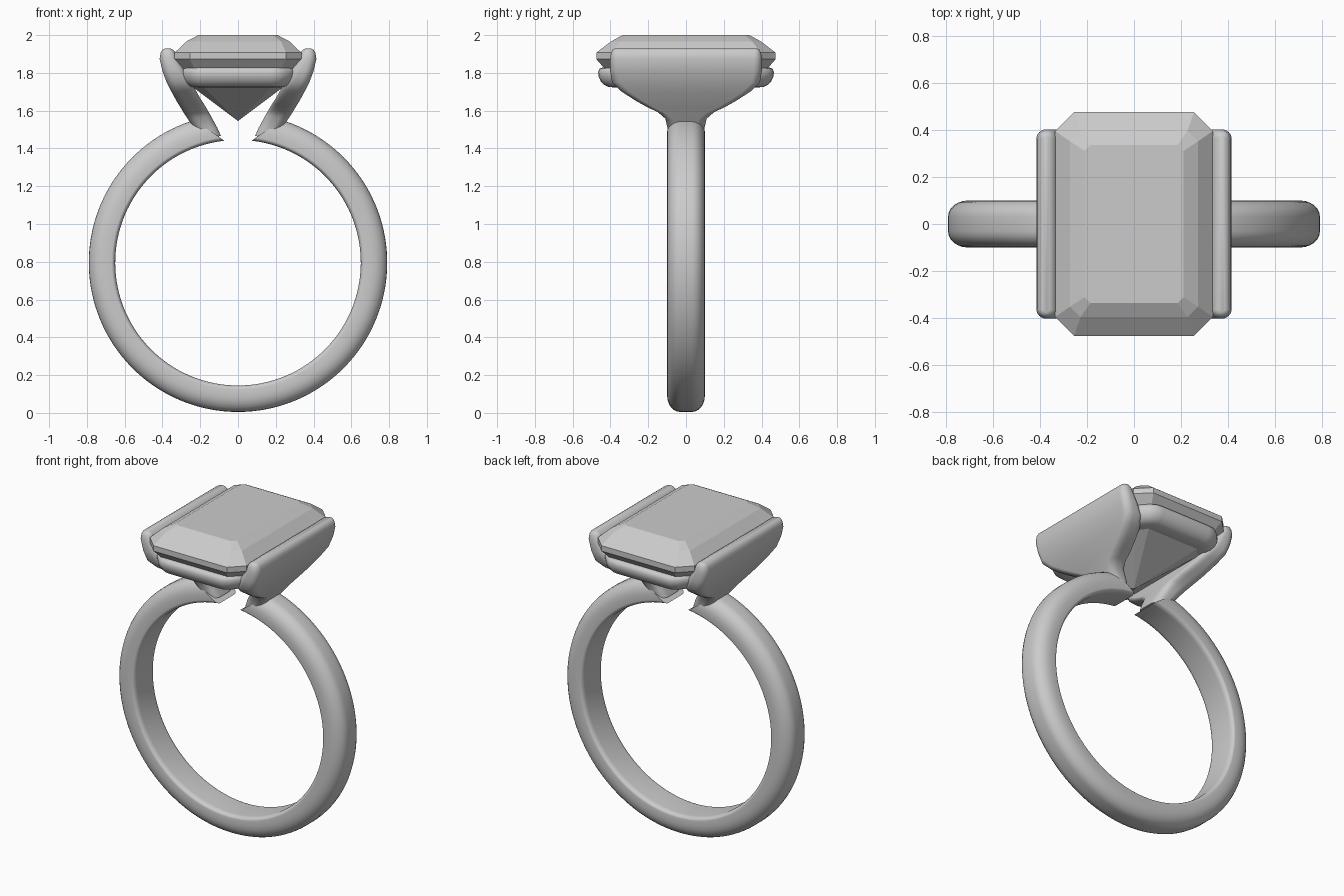
import bpy, bmesh
from math import sin, cos, pi, radians
from mathutils import Vector

cube = bpy.data.objects.get("Cube")
if cube:
    bpy.data.objects.remove(cube, do_unlink=True)

grey = bpy.data.materials.new("pale_grey")
grey.use_nodes = True
grey.diffuse_color = (0.6, 0.6, 0.6, 1)
grey.node_tree.nodes["Principled BSDF"].inputs["Base Color"].default_value = (0.6, 0.6, 0.6, 1)


def loft(name, sections, smooth=True):
    """Skin a row of closed sections and cap both ends."""
    bm = bmesh.new()
    rows = [[bm.verts.new(p) for p in s] for s in sections]
    n = len(rows[0])
    for a, b in zip(rows, rows[1:]):
        for i in range(n):
            j = (i + 1) % n
            bm.faces.new((a[i], a[j], b[j], b[i]))
    bm.faces.new(rows[0])
    bm.faces.new(rows[-1])
    bmesh.ops.remove_doubles(bm, verts=bm.verts, dist=0.0005)
    bmesh.ops.recalc_face_normals(bm, faces=bm.faces)
    mesh = bpy.data.meshes.new(name)
    bm.to_mesh(mesh)
    bm.free()
    obj = bpy.data.objects.new(name, mesh)
    bpy.context.collection.objects.link(obj)
    mesh.materials.append(grey)
    if smooth:
        bpy.ops.object.select_all(action='DESELECT')
        obj.select_set(True)
        bpy.context.view_layer.objects.active = obj
        bpy.ops.object.shade_smooth_by_angle(angle=radians(45))
    return obj


def rounded_rect(u0, u1, w, ru0, ru1, rw0, rw1, seg=6):
    """Outline in (u, w); separate corner radii on the u0 and u1 sides."""
    pts = []
    for quarter, (u, su, ru, sw, rw) in enumerate((
            (u1, 1, ru1, 1, rw1), (u0, -1, ru0, 1, rw0),
            (u0, -1, ru0, -1, rw0), (u1, 1, ru1, -1, rw1))):
        for k in range(seg + 1):
            a = (quarter + k / seg) * pi / 2
            pts.append((u - su * ru + ru * cos(a), sw * (w - rw) + rw * sin(a)))
    return pts


# Band: open at the top, with ends cut on a slant
INNER, OUTER, MID = 0.65, 0.79, 0.795
profile = rounded_rect(INNER, OUTER, 0.1, 0.02, 0.085, 0.03, 0.07)
band = []
STEPS = 120
for k in range(STEPS + 1):
    ring = []
    for r, y in profile:
        gap = radians(6.5 + 12 * (r - INNER) / (OUTER - INNER))
        a = gap + (2 * pi - 2 * gap) * k / STEPS
        ring.append((r * sin(a), y, MID + r * cos(a)))
    band.append(ring)
loft("band", band)

# Wings: flaring holders, as inner x, z, outer x, z and half width
wing = [
    (0.09, 1.465, 0.20, 1.46, 0.085),
    (0.11, 1.51, 0.225, 1.50, 0.097),
    (0.145, 1.575, 0.262, 1.55, 0.11),
    (0.165, 1.61, 0.285, 1.585, 0.15),
    (0.18, 1.635, 0.303, 1.615, 0.21),
    (0.20, 1.665, 0.325, 1.65, 0.27),
    (0.225, 1.71, 0.352, 1.70, 0.345),
    (0.25, 1.755, 0.378, 1.75, 0.392),
    (0.285, 1.82, 0.40, 1.81, 0.402),
    (0.322, 1.885, 0.415, 1.875, 0.402),
    (0.333, 1.91, 0.409, 1.908, 0.396),
    (0.345, 1.923, 0.40, 1.923, 0.388),
    (0.36, 1.93, 0.385, 1.93, 0.375),
]
for side, label in ((1, "left"), (-1, "right")):
    sections = []
    for xi, zi, xo, zo, w in wing:
        a, b = Vector((xi, 0, zi)), Vector((xo, 0, zo))
        t = (b - a).length
        r = min(0.045, t * 0.45)
        sec = []
        for u, y in rounded_rect(0, t, w, r, r, r, r):
            p = a.lerp(b, u / t)
            sec.append((side * p.x, y, p.z))
        sections.append(sec)
    loft(label + "_wing", sections)

# Rails: bars under the stone, bent at the corners into the wings
rail_profile = [(-0.08, 1.825), (0.03, 1.828), (0.045, 1.822), (0.053, 1.805), (0.05, 1.78),
                (0.038, 1.755), (0.018, 1.735), (-0.005, 1.725), (-0.05, 1.722), (-0.08, 1.725)]
half = [(0.25, 0.29, 0), (0.25, 0.345, 12), (0.242, 0.368, 32),
        (0.222, 0.392, 58), (0.20, 0.41, 78), (0.17, 0.413, 90)]
path = half + [(-x, y, 180 - a) for x, y, a in reversed(half)]
for side, label in ((-1, "front"), (1, "back")):
    loft(label + "_rail", [
        [(x + d * cos(radians(a)), side * (y + d * sin(radians(a))), z) for d, z in rail_profile]
        for x, y, a in path])


# Stone: step cut with clipped corners, tapering to a point
def octagon(hx, hy, c, z):
    quarter = [(hx, hy - c), (hx - c, hy)]
    top = quarter + [(-x, y) for x, y in reversed(quarter)]
    return [(x, y, z) for x, y in top + [(-x, -y) for x, y in top]]


loft("stone", [octagon(*level) for level in (
    (0.21, 0.336, 0.025, 2.0),
    (0.272, 0.396, 0.045, 1.967),
    (0.335, 0.475, 0.08, 1.907),
    (0.335, 0.475, 0.08, 1.873),
    (0.24, 0.345, 0.06, 1.725),
    (0, 0, 0, 1.545))], smooth=False)
